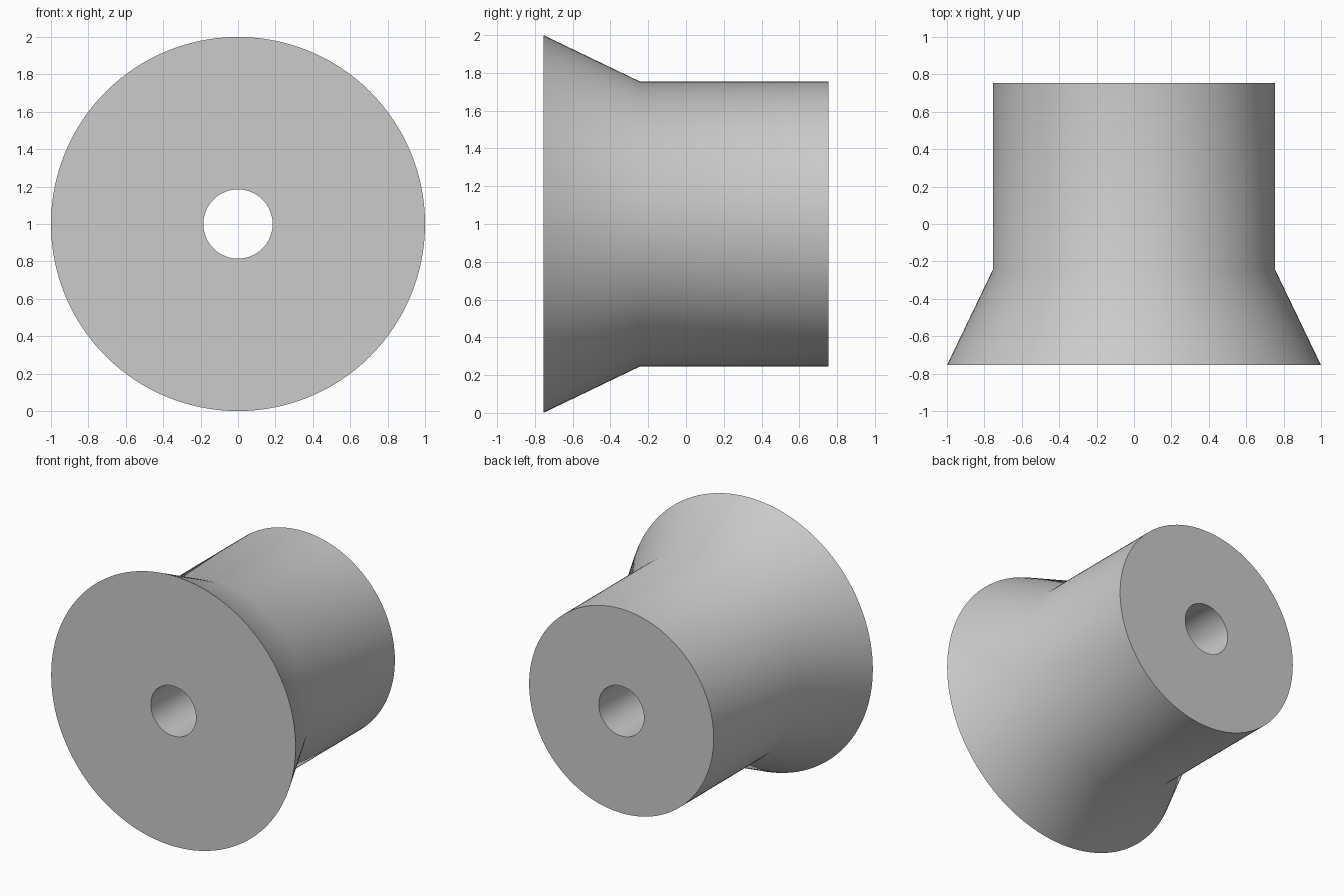
import bpy, bmesh, math

if "Cube" in bpy.data.objects:
    bpy.data.objects.remove(bpy.data.objects["Cube"])

SEGMENTS = 128
# Closed cross-section (radius, y): front rim, flare, barrel, back rim, bore
PROFILE = [(1.0, -0.755), (0.755, -0.245), (0.755, 0.755),
           (0.185, 0.755), (0.185, -0.755)]

grey = bpy.data.materials.new("light grey")
grey.diffuse_color = (0.6, 0.6, 0.6, 1)
grey.use_nodes = True
grey.node_tree.nodes["Principled BSDF"].inputs["Base Color"].default_value = grey.diffuse_color

# Flared bushing: the cross-section turned around the y axis at z = 1
bm = bmesh.new()
rings = []
for i in range(SEGMENTS):
    a = 2 * math.pi * i / SEGMENTS
    rings.append([bm.verts.new((r * math.cos(a), y, 1 + r * math.sin(a)))
                  for r, y in PROFILE])
n = len(PROFILE)
for i in range(SEGMENTS):
    here, after = rings[i], rings[(i + 1) % SEGMENTS]
    for j in range(n):
        k = (j + 1) % n
        bm.faces.new((here[j], here[k], after[k], after[j]))
bmesh.ops.recalc_face_normals(bm, faces=bm.faces)

mesh = bpy.data.meshes.new("flared_bushing")
bm.to_mesh(mesh)
bm.free()
mesh.materials.append(grey)
bushing = bpy.data.objects.new("flared_bushing", mesh)
bpy.context.collection.objects.link(bushing)

# Smooth walls, sharp rims
bpy.context.view_layer.objects.active = bushing
bushing.select_set(True)
bpy.ops.object.shade_smooth_by_angle(angle=math.radians(35))
